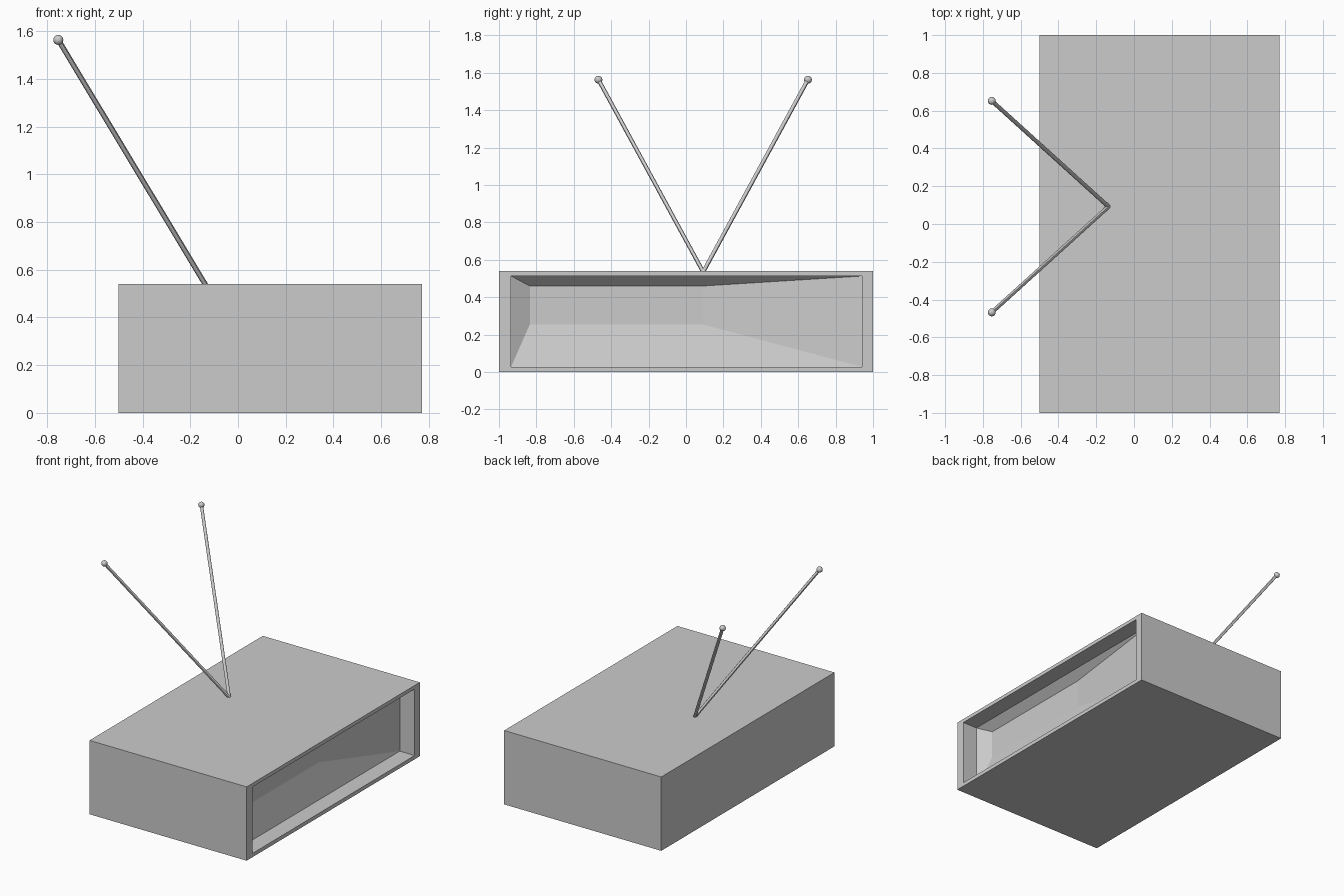
import bpy, bmesh
from mathutils import Vector

if "Cube" in bpy.data.objects:
    bpy.data.objects.remove(bpy.data.objects["Cube"])

# Cabinet: rectangular rings (x, y0, y1, z0, z1) lofted from the rear, over the rim, into the screen recess
RINGS = [
    (-0.50, -1.00, 1.00, 0.000, 0.540),
    (0.77, -1.00, 1.00, 0.000, 0.540),
    (0.77, -0.935, 0.94, 0.028, 0.513),
    (0.65, -0.935, 0.94, 0.028, 0.513),
    (0.59, -0.835, 0.09, 0.255, 0.460),
]


def build_cabinet():
    bm = bmesh.new()
    loops = [[bm.verts.new((x, y, z)) for y, z in ((y0, z0), (y1, z0), (y1, z1), (y0, z1))]
             for x, y0, y1, z0, z1 in RINGS]
    for a, b in zip(loops, loops[1:]):
        for i in range(4):
            j = (i + 1) % 4
            bm.faces.new((a[i], a[j], b[j], b[i]))
    bm.faces.new(loops[0][::-1])
    bm.faces.new(loops[-1])
    bmesh.ops.recalc_face_normals(bm, faces=bm.faces)
    mesh = bpy.data.meshes.new("cabinet")
    bm.to_mesh(mesh)
    bm.free()
    bpy.context.collection.objects.link(bpy.data.objects.new("cabinet", mesh))


# Antenna: thin rod leaning from the cabinet top, with a small ball on the tip
def build_antenna(side, base, tip):
    d = tip - base
    bpy.ops.mesh.primitive_cylinder_add(vertices=12, radius=0.011, depth=d.length,
                                        location=(base + tip) / 2,
                                        rotation=d.to_track_quat('Z', 'Y').to_euler())
    bpy.context.object.name = side + "_antenna_rod"
    bpy.ops.object.shade_smooth_by_angle()
    bpy.ops.mesh.primitive_uv_sphere_add(segments=16, ring_count=10, radius=0.021, location=tip)
    bpy.context.object.name = side + "_antenna_tip"
    bpy.ops.object.shade_smooth()


build_cabinet()
base = Vector((-0.135, 0.092, 0.535))
for side, s in (("left", -1), ("right", 1)):
    build_antenna(side, base, Vector((-0.753, base.y + s * 0.56, 1.563)))
